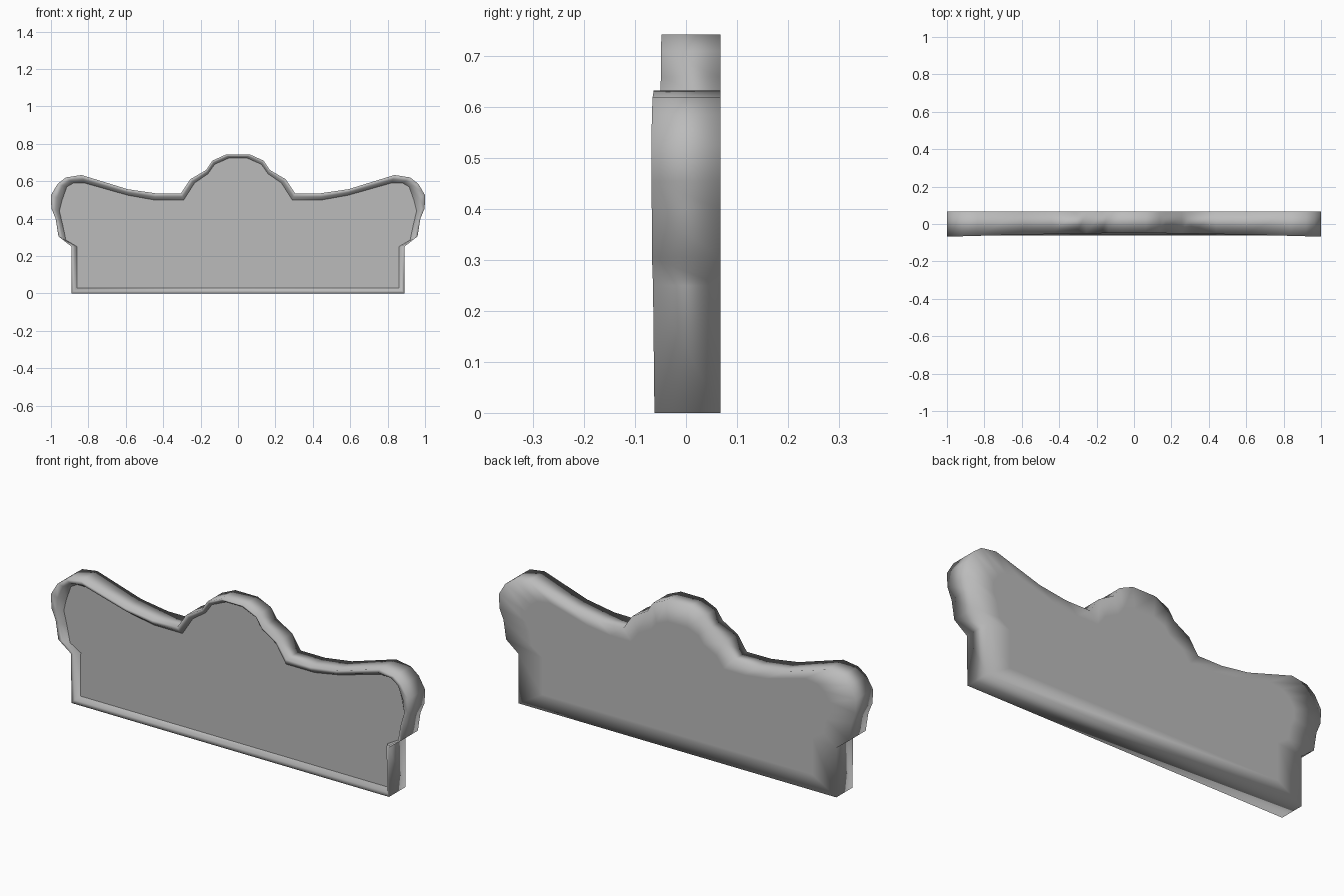
import bpy
import bmesh

cube = bpy.data.objects.get("Cube")
if cube:
    bpy.data.objects.remove(cube)

BACK, PANEL = 0.068, -0.03

# Half outlines (x, z) from the foot up to the crown: outer edge and panel edge
OUTER = [(0.89, 0), (0.89, 0.25), (0.96, 0.305), (0.975, 0.40), (0.998, 0.455),
         (1.0, 0.525), (0.965, 0.585), (0.92, 0.62), (0.837, 0.633),
         (0.59, 0.557), (0.44, 0.535), (0.305, 0.535), (0.255, 0.61),
         (0.17, 0.66), (0.137, 0.71), (0.063, 0.743)]
INNER = [(0.862, 0.03), (0.86, 0.25), (0.92, 0.285), (0.938, 0.37), (0.955, 0.44),
         (0.94, 0.50), (0.915, 0.57), (0.88, 0.59), (0.82, 0.59),
         (0.59, 0.525), (0.45, 0.50), (0.29, 0.50), (0.232, 0.59),
         (0.16, 0.64), (0.125, 0.69), (0.045, 0.725)]


def rim_y(x, z):
    """Front of the rim: shallow at the crown, deeper toward the ears."""
    return -0.062 if z < 0.1 else -0.048 - 0.02 * abs(x) ** 1.5


def mix(t):
    return [(a + (c - a) * t, b + (d - b) * t)
            for (a, b), (c, d) in zip(OUTER, INNER)]


bm = bmesh.new()


def ring(half, depth):
    full = half + [(-x, z) for x, z in reversed(half)]
    return [bm.verts.new((x, depth(x, z), z)) for x, z in full]


def bridge(a, b):
    n = len(a)
    for i in range(n):
        j = (i + 1) % n
        bm.faces.new((a[i], a[j], b[j], b[i]))


# Loops from the back centre, round the side and over the rim to the panel
loops = [
    ring([(x * 0.85, 0.08 + z * 0.75) for x, z in OUTER], lambda x, z: BACK),
    ring(OUTER, lambda x, z: BACK),
    ring(OUTER, rim_y),
    ring(mix(0.55), lambda x, z: rim_y(x, z) + 0.006),
    ring(INNER, lambda x, z: PANEL),
]
for a, b in zip(loops, loops[1:]):
    bridge(a, b)
bm.faces.new(loops[0])
panel = bm.faces.new(loops[-1])
bmesh.ops.recalc_face_normals(bm, faces=bm.faces)

# Soft shading everywhere, with a crisp edge round the sunken panel
for face in bm.faces:
    face.smooth = True
for edge in panel.edges:
    edge.smooth = False

mesh = bpy.data.meshes.new("headboard")
bm.to_mesh(mesh)
bm.free()
headboard = bpy.data.objects.new("headboard", mesh)
bpy.context.collection.objects.link(headboard)

# Plain grey finish
grey = bpy.data.materials.new("plain grey")
grey.use_nodes = True
colour = (0.5, 0.5, 0.5, 1)
grey.diffuse_color = colour
grey.node_tree.nodes["Principled BSDF"].inputs["Base Color"].default_value = colour
mesh.materials.append(grey)
